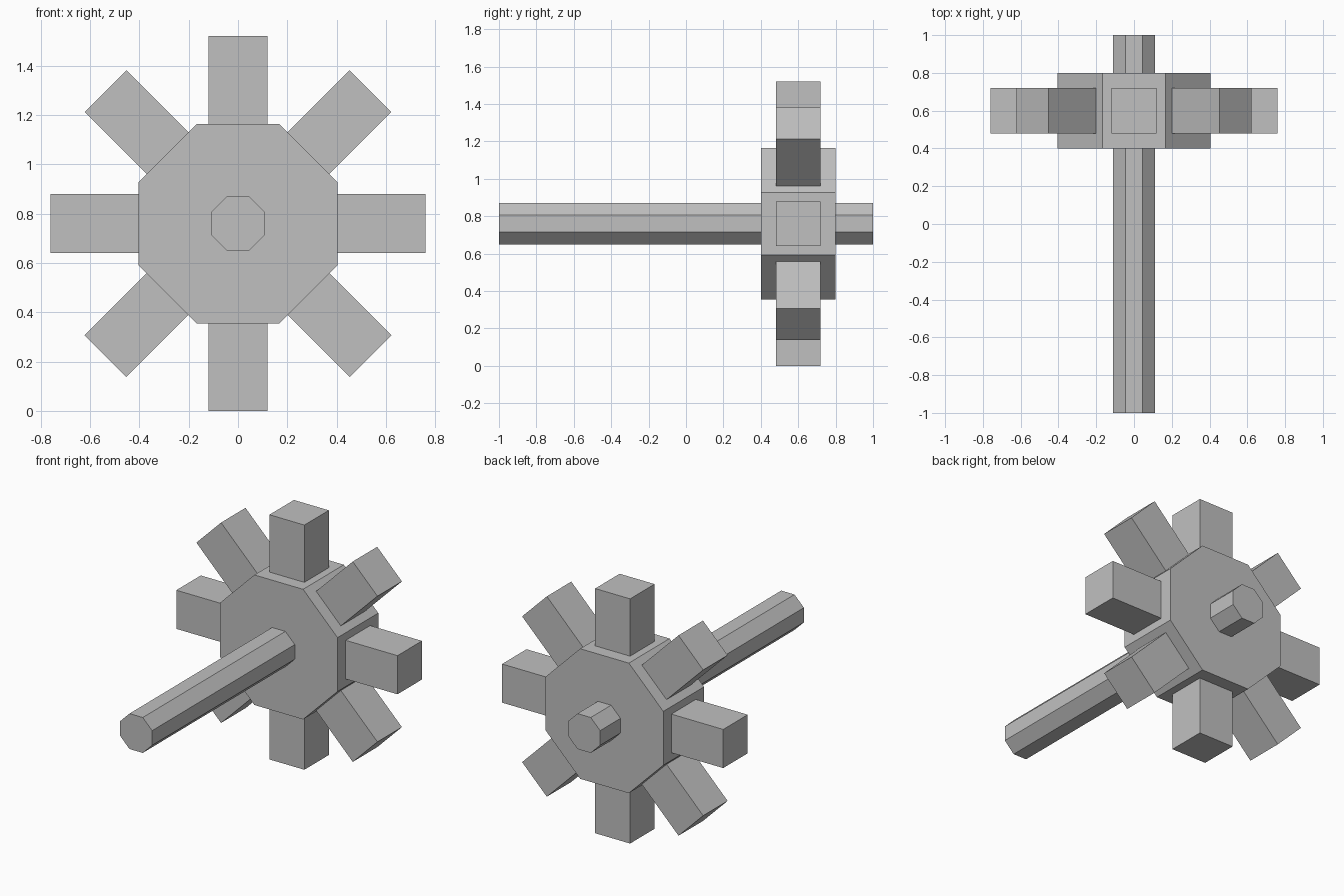
import bpy
from math import pi, cos, sin
from mathutils import Matrix

if "Cube" in bpy.data.objects:
    bpy.data.objects.remove(bpy.data.objects["Cube"])

CENTRE_Z = 0.76   # axle height
HUB_Y = 0.60      # middle of the wheel along the axle

grey = bpy.data.materials.new("plain_grey")
grey.diffuse_color = (0.53, 0.53, 0.53, 1.0)
grey.use_nodes = True
grey.node_tree.nodes["Principled BSDF"].inputs["Base Color"].default_value = grey.diffuse_color


def octagonal_bar(name, apothem, length, y):
    """Eight-sided prism along y with a flat side facing up."""
    bpy.ops.mesh.primitive_cylinder_add(
        vertices=8, radius=apothem / cos(pi / 8), depth=length)
    ob = bpy.context.object
    ob.name = name
    ob.data.transform(Matrix.Rotation(pi / 2, 4, 'X') @ Matrix.Rotation(pi / 8, 4, 'Z'))
    ob.location = (0, y, CENTRE_Z)
    ob.data.materials.append(grey)


def paddle(index, inner=0.30, outer=0.76, width=0.24):
    """Square block sticking out radially from the hub."""
    angle = index * pi / 4
    mid = (inner + outer) / 2
    bpy.ops.mesh.primitive_cube_add(size=1)
    ob = bpy.context.object
    ob.name = f"paddle_{index + 1}"
    ob.data.transform(Matrix.Diagonal((width, width, outer - inner, 1)))
    ob.rotation_euler = (0, angle, 0)
    ob.location = (mid * sin(angle), HUB_Y, CENTRE_Z + mid * cos(angle))
    ob.data.materials.append(grey)


# Hub and long axle
octagonal_bar("hub", 0.404, 0.40, HUB_Y)
octagonal_bar("axle", 0.11, 2.0, 0.0)

# Ring of eight paddles
for i in range(8):
    paddle(i)
